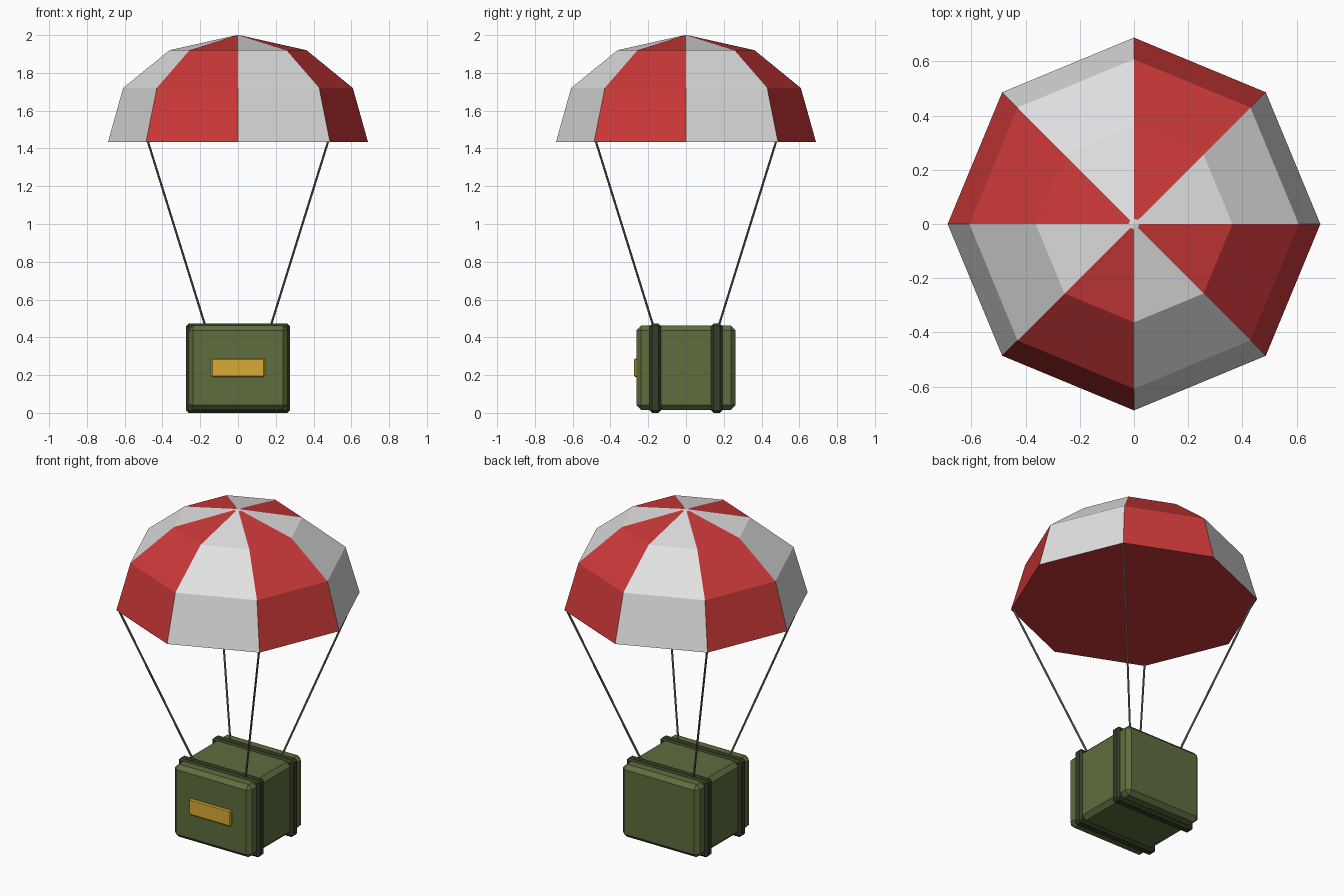
import bpy, bmesh
from math import sin, cos, pi
from mathutils import Vector

cube = bpy.data.objects.get("Cube")
if cube:
    bpy.data.objects.remove(cube, do_unlink=True)


def material(name, rgb):
    m = bpy.data.materials.new(name)
    m.use_nodes = True
    m.diffuse_color = (*rgb, 1)
    m.node_tree.nodes["Principled BSDF"].inputs["Base Color"].default_value = (*rgb, 1)
    return m


RED = material("canopy red", (0.6, 0.04, 0.04))
WHITE = material("canopy white", (0.75, 0.75, 0.76))
OLIVE = material("olive green", (0.11, 0.155, 0.047))
DARK = material("dark olive", (0.037, 0.047, 0.02))
YELLOW = material("label yellow", (0.68, 0.41, 0.035))
GREY = material("rope grey", (0.17, 0.17, 0.18))


def finish(name, bm, *mats):
    bmesh.ops.recalc_face_normals(bm, faces=bm.faces)
    mesh = bpy.data.meshes.new(name)
    bm.to_mesh(mesh)
    bm.free()
    for m in mats:
        mesh.materials.append(m)
    obj = bpy.data.objects.new(name, mesh)
    bpy.context.collection.objects.link(obj)
    return obj


def chamfered_box(name, centre, size, chamfer, mat):
    bm = bmesh.new()
    bmesh.ops.create_cube(bm, size=1)
    bmesh.ops.scale(bm, vec=size, verts=bm.verts)
    bmesh.ops.bevel(bm, geom=bm.edges[:], offset=chamfer, segments=1, affect='EDGES')
    bmesh.ops.translate(bm, vec=centre, verts=bm.verts)
    return finish(name, bm, mat)


def rope(name, start, end, radius):
    axis = Vector(end) - Vector(start)
    bm = bmesh.new()
    bmesh.ops.create_cone(bm, cap_ends=True, segments=6, radius1=radius,
                          radius2=radius, depth=axis.length)
    bmesh.ops.rotate(bm, matrix=axis.to_track_quat('Z', 'Y').to_matrix(), verts=bm.verts)
    bmesh.ops.translate(bm, vec=(Vector(start) + Vector(end)) / 2, verts=bm.verts)
    return finish(name, bm, GREY)


# Canopy: eight gores in alternating colours, closed by a flat red underside
GORES = 8
PROFILE = [(0.02, 1.997), (0.363, 1.92), (0.608, 1.72), (0.688, 1.435)]
bm = bmesh.new()
rings = [[bm.verts.new((r * cos(2 * pi * i / GORES), r * sin(2 * pi * i / GORES), z))
          for i in range(GORES)] for r, z in PROFILE]
for upper, lower in zip(rings, rings[1:]):
    for i in range(GORES):
        j = (i + 1) % GORES
        face = bm.faces.new((upper[i], lower[i], lower[j], upper[j]))
        face.material_index = 1 - i % 2
bm.faces.new(rings[-1])
# Small white crown at the apex
apex = bm.verts.new((0, 0, 2))
for i in range(GORES):
    bm.faces.new((apex, rings[0][i], rings[0][(i + 1) % GORES])).material_index = 1
finish("canopy", bm, RED, WHITE)

# Suspension ropes from the crate corners to the canopy rim
for sx, side in ((1, "left"), (-1, "right")):
    for sy, end in ((-1, "front"), (1, "back")):
        rope(f"rope_{end}_{side}", (0.17 * sx, 0.17 * sy, 0.45),
             (0.478 * sx, 0.478 * sy, 1.44), 0.006)

# Crate with two straps around it and a label plate on the front
chamfered_box("crate", (0, 0, 0.239), (0.524, 0.524, 0.446), 0.025, OLIVE)
for y, end in ((-0.163, "front"), (0.163, "back")):
    chamfered_box(f"strap_{end}", (0, y, 0.236), (0.55, 0.06, 0.472), 0.013, DARK)
chamfered_box("label_plate", (0, -0.262, 0.239), (0.284, 0.026, 0.098), 0.006, YELLOW)
